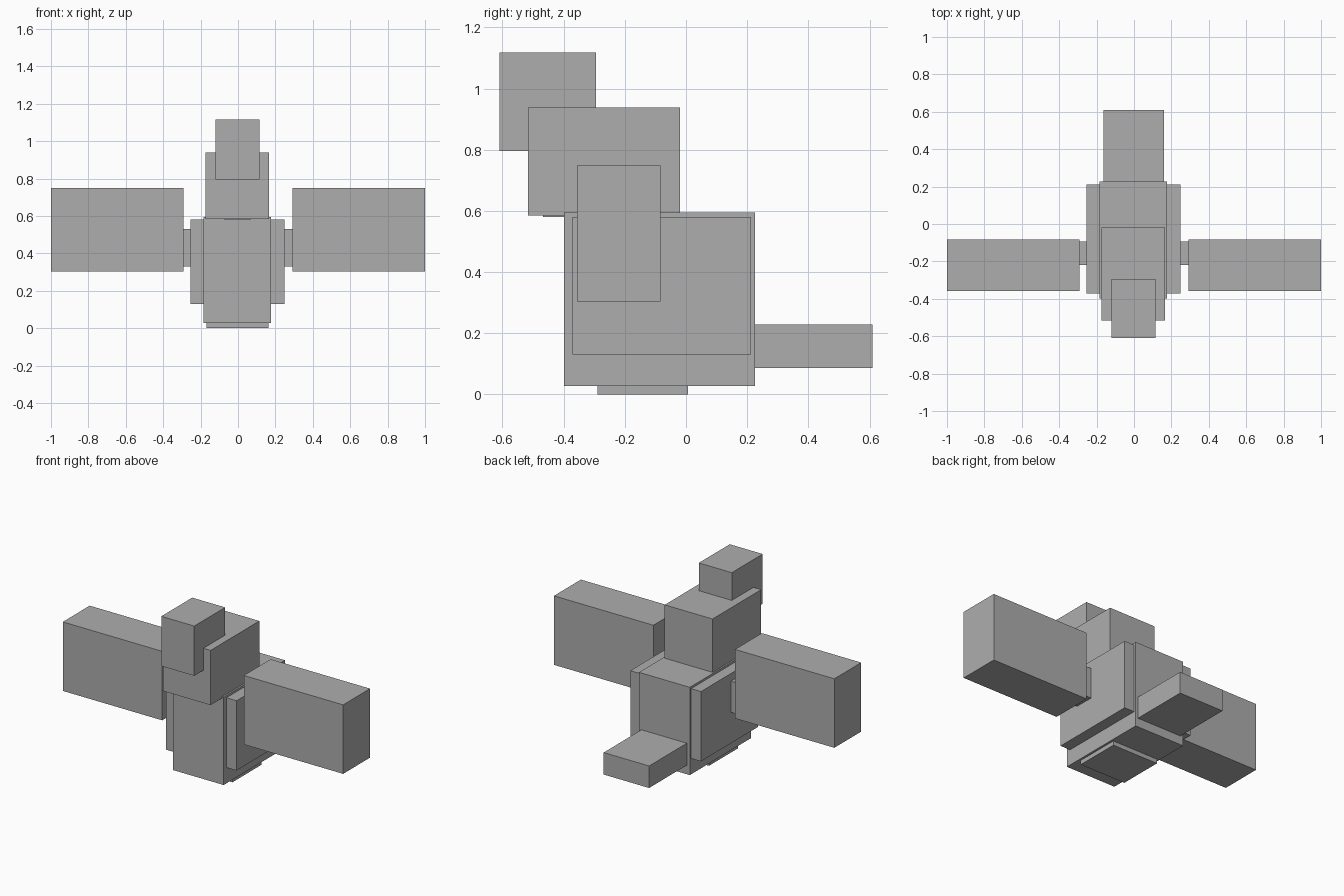
import bpy

if "Cube" in bpy.data.objects:
    bpy.data.objects.remove(bpy.data.objects["Cube"])

grey = bpy.data.materials.new("plain_grey")
grey.diffuse_color = (0.42, 0.42, 0.42, 1.0)
grey.use_nodes = True
grey.node_tree.nodes["Principled BSDF"].inputs["Base Color"].default_value = grey.diffuse_color


def block(name, x, y, z):
    """Box spanning the given (min, max) ranges on each axis."""
    spans = (x, y, z)
    bpy.ops.mesh.primitive_cube_add(size=1, location=[(a + b) / 2 for a, b in spans])
    ob = bpy.context.object
    ob.name = name
    ob.scale = [b - a for a, b in spans]
    bpy.ops.object.transform_apply(location=False, rotation=False, scale=True)
    ob.data.materials.append(grey)
    return ob


# Torso, the wider flank block through it and the base under it
block("body", (-0.185, 0.177), (-0.399, 0.226), (0.028, 0.594))
block("flanks", (-0.255, 0.249), (-0.371, 0.212), (0.13, 0.58))
block("base", (-0.169, 0.163), (-0.29, 0.007), (0.0, 0.04))

# Neck, head and the raised front block
block("neck", (-0.075, 0.07), (-0.468, -0.3), (0.58, 0.7))
block("head", (-0.175, 0.166), (-0.516, -0.02), (0.585, 0.938))
block("snout", (-0.12, 0.115), (-0.61, -0.295), (0.796, 1.117))

# Tail
block("tail", (-0.164, 0.16), (0.2, 0.61), (0.086, 0.228))

# Wings and the short joints holding them
for side, s in (("left", -1), ("right", 1)):
    block(side + "_joint", sorted((0.2 * s, 0.3 * s)), (-0.22, -0.093), (0.33, 0.53))
    block(side + "_wing", sorted((0.291 * s, 1.0 * s)), (-0.357, -0.083), (0.304, 0.749))
